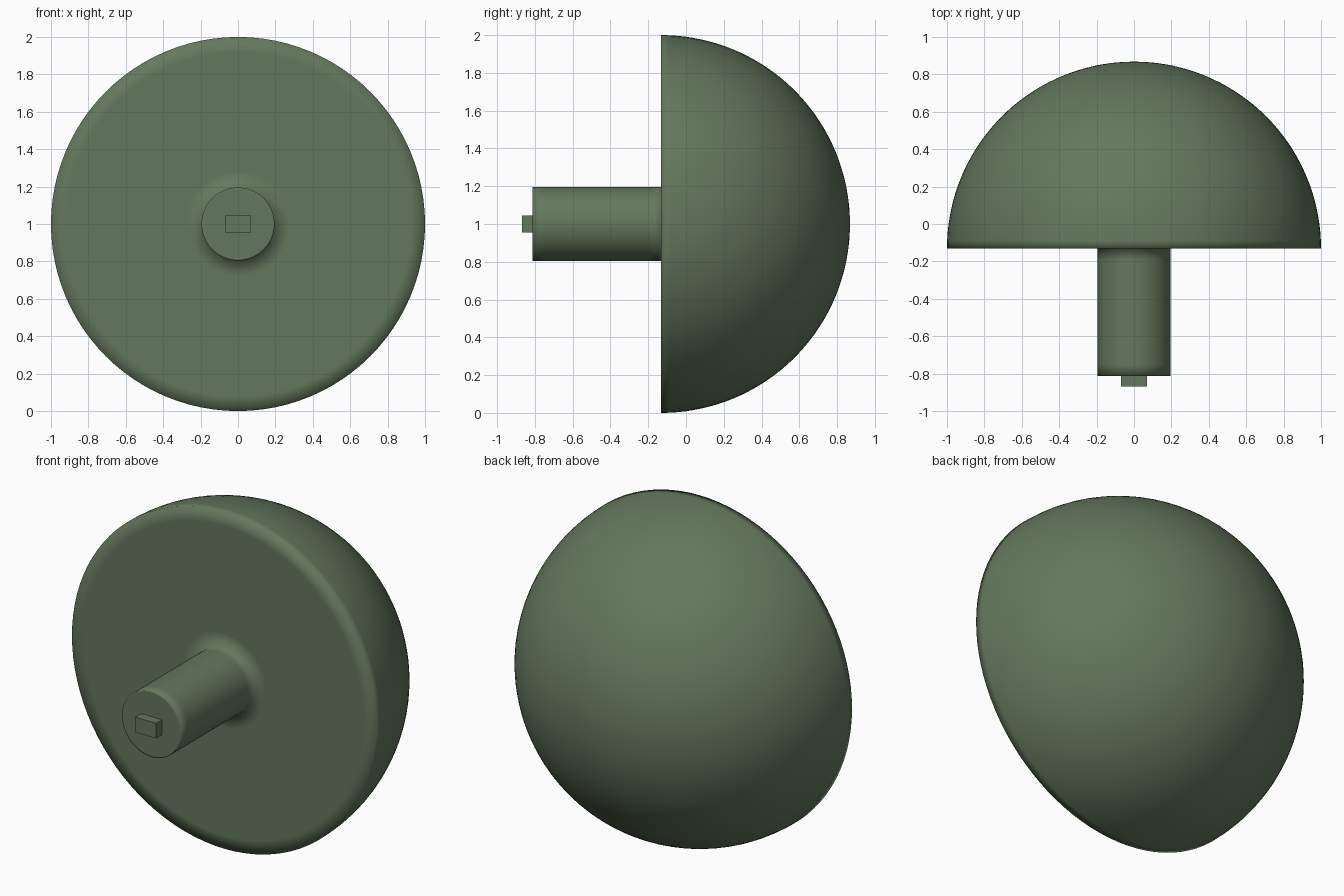
import bpy
import bmesh
from math import cos, sin, pi, radians
from mathutils import Matrix, Vector

if "Cube" in bpy.data.objects:
    bpy.data.objects.remove(bpy.data.objects["Cube"], do_unlink=True)

CENTRE_Z = 1.0
PLANE_Y = -0.132
STEPS = 96

green = bpy.data.materials.new("moss green")
green.use_nodes = True
colour = (0.127, 0.188, 0.109, 1.0)
green.diffuse_color = colour
green.node_tree.nodes["Principled BSDF"].inputs["Base Color"].default_value = colour


def finish(name, bm, smooth):
    """Turn a bmesh into a named, coloured object."""
    bmesh.ops.recalc_face_normals(bm, faces=bm.faces)
    for face in bm.faces:
        face.smooth = smooth
    mesh = bpy.data.meshes.new(name)
    bm.to_mesh(mesh)
    bm.free()
    mesh.materials.append(green)
    obj = bpy.data.objects.new(name, mesh)
    bpy.context.collection.objects.link(obj)
    return obj


def lathe(name, profile):
    """Spin a (radius, y) profile around the y axis."""
    bm = bmesh.new()
    verts = [bm.verts.new((r, y, CENTRE_Z)) for r, y in profile]
    edges = [bm.edges.new(pair) for pair in zip(verts, verts[1:])]
    bmesh.ops.spin(bm, geom=verts + edges, cent=Vector((0, 0, CENTRE_Z)),
                   axis=(0, 1, 0), angle=2 * pi, steps=STEPS)
    bmesh.ops.remove_doubles(bm, verts=bm.verts, dist=0.0005)
    return finish(name, bm, True)


# Half-ball head, flat disc with soft rim shading, and stem in one profile
dome = [(sin(a), PLANE_Y + cos(a)) for a in (radians(2.5 * i) for i in range(37))]
disc = [(0.92, PLANE_Y), (0.28, PLANE_Y), (0.195, PLANE_Y)]
stem = [(0.195, PLANE_Y - 0.06), (0.195, -0.75), (0.195, -0.812),
        (0.187, -0.812), (0, -0.812)]
lathe("domed_head_and_stem", dome + disc + stem)

# Small rectangular key on the end of the stem
bm = bmesh.new()
bmesh.ops.create_cube(bm, size=1, matrix=Matrix.Translation((0, -0.834, CENTRE_Z))
                      @ Matrix.Diagonal((0.138, 0.068, 0.09, 1)))
finish("end_key", bm, False)
